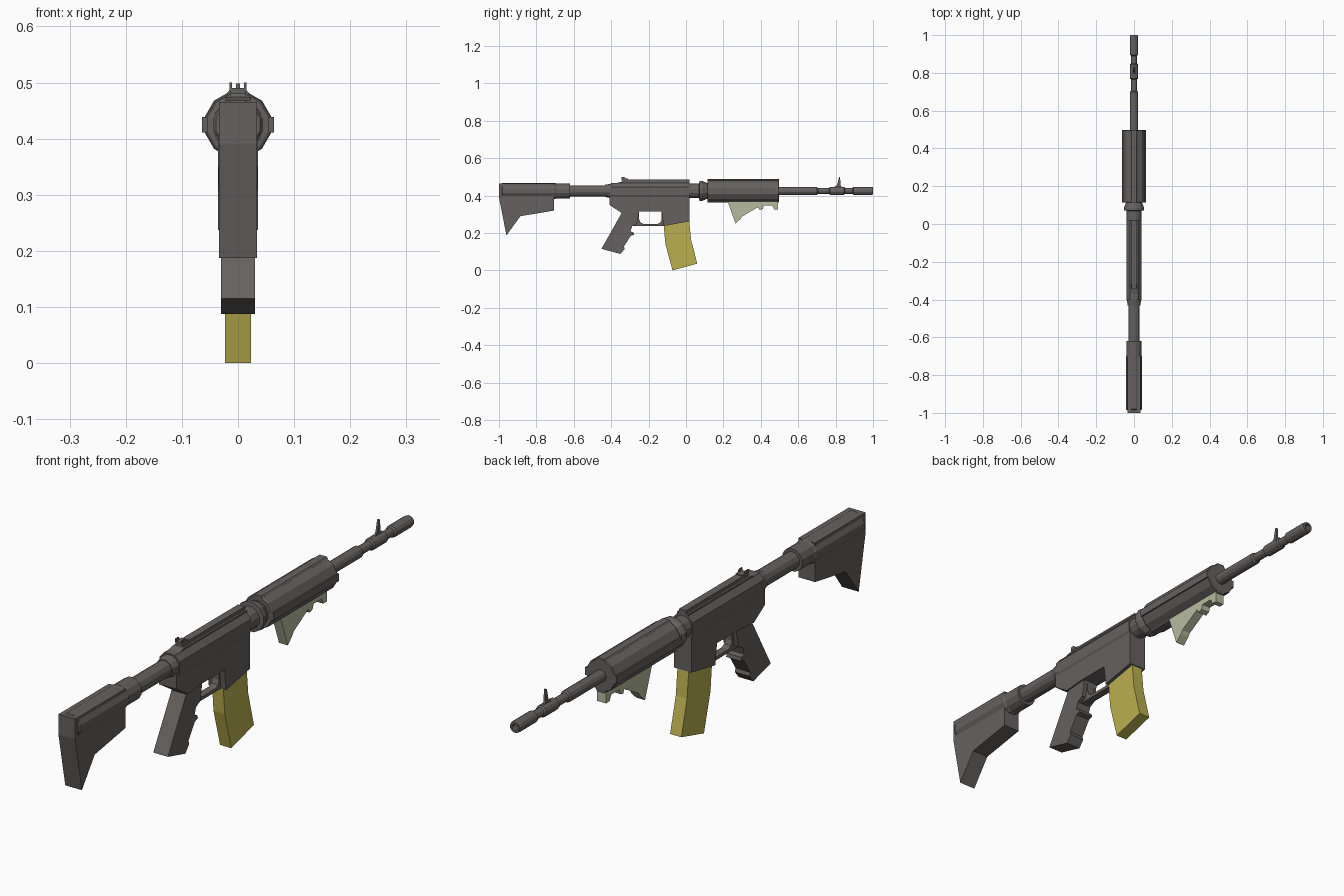
import bpy, bmesh
from math import sin, cos, pi

if "Cube" in bpy.data.objects:
    bpy.data.objects.remove(bpy.data.objects["Cube"])

AXIS = 0.425  # bore height


def material(name, rgb):
    m = bpy.data.materials.new(name)
    m.diffuse_color = (*rgb, 1)
    m.use_nodes = True
    m.node_tree.nodes["Principled BSDF"].inputs["Base Color"].default_value = m.diffuse_color
    return m


DARK = material("dark_metal", (0.13, 0.12, 0.115))
GOLD = material("yellow_plastic", (0.50, 0.43, 0.08))
PALE = material("pale_green", (0.47, 0.50, 0.34))


def finish(name, bm, mat):
    bmesh.ops.recalc_face_normals(bm, faces=bm.faces)
    me = bpy.data.meshes.new(name)
    bm.to_mesh(me)
    bm.free()
    me.materials.append(mat)
    ob = bpy.data.objects.new(name, me)
    bpy.context.collection.objects.link(ob)
    return ob


def prism(name, a, b, mat=DARK):
    """Solid between two matching point loops."""
    bm = bmesh.new()
    va = [bm.verts.new(p) for p in a]
    vb = [bm.verts.new(p) for p in b]
    bm.faces.new(va)
    bm.faces.new(vb[::-1])
    for i in range(len(va)):
        j = (i + 1) % len(va)
        bm.faces.new((va[i], vb[i], vb[j], va[j]))
    return finish(name, bm, mat)


def side_profile(name, pts, half, mat=DARK, x=0):
    """(y, z) outline extruded across x."""
    return prism(name, [(x - half, y, z) for y, z in pts],
                 [(x + half, y, z) for y, z in pts], mat)


def section(name, half_pts, y0, y1, mat=DARK):
    """Mirrored (x, z) cross-section extruded along y."""
    pts = half_pts + [(-x, z) for x, z in reversed(half_pts)]
    return prism(name, [(x, y0, z) for x, z in pts],
                 [(x, y1, z) for x, z in pts], mat)


def lathe(name, rings, n=12, mat=DARK):
    """(y, radius) rings spun around the bore."""
    bm = bmesh.new()
    loops = [[bm.verts.new((r * cos((i + .5) * 2 * pi / n), y,
                            AXIS + r * sin((i + .5) * 2 * pi / n)))
              for i in range(n)] for y, r in rings]
    for a, b in zip(loops, loops[1:]):
        for i in range(n):
            j = (i + 1) % n
            bm.faces.new((a[i], a[j], b[j], b[i]))
    bm.faces.new(loops[0])
    bm.faces.new(loops[-1])
    return finish(name, bm, mat)


# Stock: buttplate, tube sleeve and buffer tube
side_profile("stock_body", [(-1, .465), (-1, .39), (-.96, .187), (-.885, .29),
                            (-.705, .32), (-.705, .465)], .034)
lathe("stock_sleeve", [(-.985, .041), (-.98, .045), (-.70, .045),
                       (-.695, .042), (-.62, .042)])
lathe("buffer_tube", [(-.63, .031), (-.42, .031)])

# Receiver: faceted upper, flat lower with magazine well
section("upper_receiver", [(.022, .468), (.040, .447), (.040, .403), (.030, .386)],
        -.40, .02)
lathe("receiver_end", [(-.432, .034), (-.395, .041)])
side_profile("lower_receiver", [(-.41, .41), (-.41, .35), (-.345, .308), (-.26, .315),
                                (-.13, .315), (-.12, .237), (.02, .263), (.02, .41)], .036)
side_profile("receiver_rail_base", [(-.40, .46), (-.345, .474), (.02, .474), (.02, .46)], .022)
side_profile("receiver_rail", [(-.345, .47), (-.335, .486), (.02, .486), (.02, .47)], .014)

# Rear sight: base with two ears
side_profile("rear_sight_base", [(-.345, .48), (-.345, .49), (-.31, .49), (-.31, .48)], .014)
for s in (-1, 1):
    side_profile("rear_sight_ear", [(-.345, .485), (-.345, .5), (-.33, .5), (-.318, .485)],
                 .002, x=s * .013)

# Pistol grip with finger notches
side_profile("pistol_grip", [(-.36, .34), (-.345, .305), (-.452, .115), (-.35, .088),
                             (-.328, .115), (-.332, .128), (-.295, .185), (-.277, .19),
                             (-.280, .203), (-.297, .208), (-.288, .236),
                             (-.262, .25), (-.25, .32), (-.27, .34)], .030)

# Trigger guard: U-shaped strip
side_profile("trigger_guard", [(-.29, .32), (-.29, .236), (-.115, .236), (-.115, .32),
                               (-.13, .32), (-.13, .272), (-.137, .256), (-.152, .248),
                               (-.228, .248), (-.243, .256), (-.25, .272), (-.25, .32)], .014)

# Curved magazine
side_profile("magazine", [(-.12, .25), (-.11, .14), (-.072, 0), (.06, .036),
                          (.027, .165), (.016, .275), (-.05, .29)], .023, GOLD)

# Barrel nut and flared ring
lathe("barrel_nut", [(.01, .040), (.07, .040), (.072, .056), (.085, .056),
                     (.115, .043), (.13, .043)])

# Handguard with four rails
lathe("handguard", [(.115, .058), (.12, .0605), (.495, .0605), (.498, .058)])
section("handguard_top_rail", [(.014, .488), (.019, .482), (.014, .475)], .115, .498)
section("handguard_bottom_rail", [(.014, .375), (.019, .369), (.014, .363)], .115, .498)
for s in (-1, 1):
    side_profile("handguard_side_rail", [(.115, .411), (.498, .411), (.498, .439), (.115, .439)],
                 .004, x=s * .060)

# Angled foregrip
side_profile("foregrip", [(.222, .37), (.265, .25), (.292, .275), (.300, .288), (.385, .338),
                          (.393, .322), (.41, .328), (.416, .346), (.462, .346),
                          (.472, .325), (.493, .325), (.493, .37)], .018, PALE)

# Barrel, gas block and bored muzzle
lathe("barrel", [(.48, .022), (.70, .022), (.705, .016), (.765, .016), (.77, .022),
                 (.845, .022), (.85, .016), (.89, .016), (.895, .022), (.99, .022),
                 (1, .020), (1, .012), (.94, .012)])

# Front sight blade
side_profile("front_sight", [(.785, .44), (.808, .456), (.818, .498), (.824, .498),
                             (.826, .456), (.836, .44)], .004)
